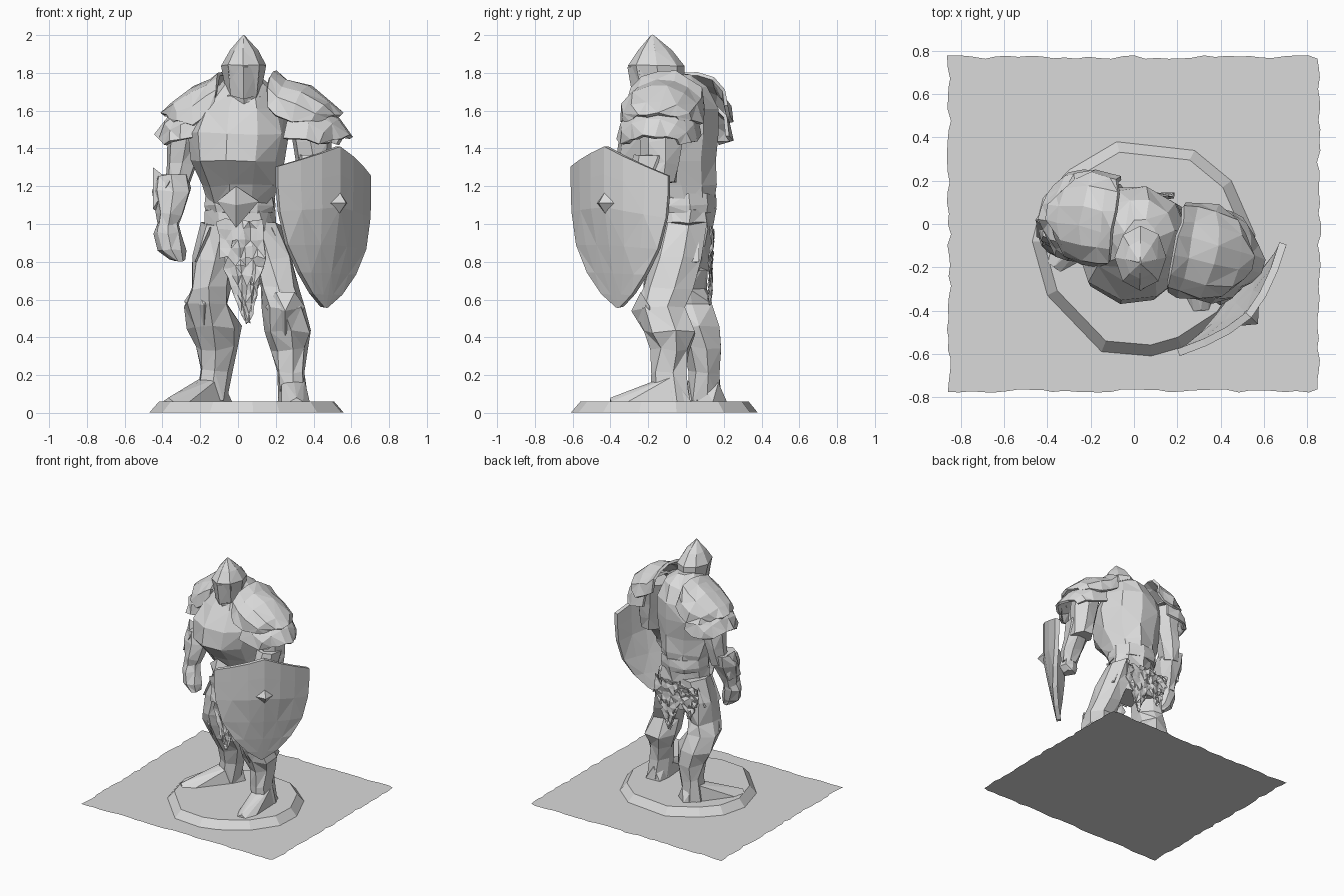
import bpy, bmesh, math, random
from mathutils import Vector, Matrix

if "Cube" in bpy.data.objects:
    bpy.data.objects.remove(bpy.data.objects["Cube"])

random.seed(4)
grey = bpy.data.materials.new("stone grey")
grey.diffuse_color = (0.7, 0.7, 0.7, 1)
grey.use_nodes = True
grey.node_tree.nodes["Principled BSDF"].inputs["Base Color"].default_value = grey.diffuse_color


def finish(name, bm, thick=0):
    """Turn a bmesh into a flat-shaded object, optionally thickened."""
    if not thick:
        bmesh.ops.recalc_face_normals(bm, faces=bm.faces)
    me = bpy.data.meshes.new(name)
    bm.to_mesh(me)
    bm.free()
    me.materials.append(grey)
    ob = bpy.data.objects.new(name, me)
    bpy.context.collection.objects.link(ob)
    if thick:
        mod = ob.modifiers.new("thickness", 'SOLIDIFY')
        mod.thickness = thick
        mod.offset = 0
    return ob


def skin(bm, rows, closed):
    """Bridge rows of vertices with alternating triangles."""
    for j, (a, b) in enumerate(zip(rows, rows[1:])):
        n = len(a)
        for k in range(n if closed else n - 1):
            m = (k + 1) % n
            if (j + k) % 2:
                bm.faces.new((a[k], a[m], b[m]))
                bm.faces.new((a[k], b[m], b[k]))
            else:
                bm.faces.new((a[k], a[m], b[k]))
                bm.faces.new((a[m], b[m], b[k]))


def loft(name, rings, n=8, yaw=0, jitter=0.009):
    """Closed body through horizontal rings (x, y, z, rx, ry)."""
    bm = bmesh.new()
    rot = Matrix.Rotation(math.radians(yaw), 3, 'Z')
    rows = []
    for x, y, z, rx, ry in rings:
        row = []
        for k in range(n):
            a = 2 * math.pi * k / n - math.pi / 2
            j = Vector([random.uniform(-jitter, jitter) for _ in range(3)])
            row.append(bm.verts.new(Vector((x, y, z)) + j + rot @ Vector((rx * math.cos(a), ry * math.sin(a), 0))))
        rows.append(row)
    skin(bm, rows, True)
    bm.faces.new(rows[0])
    bm.faces.new(rows[-1])
    return finish(name, bm)


def hull(name, pts):
    bm = bmesh.new()
    for p in pts:
        bm.verts.new(p)
    bmesh.ops.convex_hull(bm, input=bm.verts)
    return finish(name, bm)


# Ragged ground sheet
bm = bmesh.new()
edge = []
for (ax, ay), (bx, by) in zip([(-1, -1), (1, -1), (1, 1), (-1, 1)], [(1, -1), (1, 1), (-1, 1), (-1, -1)]):
    for i in range(32):
        t, w = i / 32, 1 - random.uniform(0, 0.022)
        edge.append(bm.verts.new((0.865 * w * (ax + (bx - ax) * t), 0.78 * w * (ay + (by - ay) * t), 0)))
bm.faces.new(edge)
finish("ground_sheet", bm)

# Irregular sloped plinth
outline = [(-.47, -.08), (-.40, -.33), (-.15, -.59), (.08, -.61), (.22, -.57), (.42, -.44), (.55, -.25),
           (.56, -.05), (.45, .2), (.28, .34), (-.08, .38), (-.3, .25), (-.42, .12)]
hull("plinth", [(x, y, 0.001) for x, y in outline] +
     [(.05 + (x - .05) * .9, -.1 + (y + .1) * .9, .06) for x, y in outline])

# Torso, belt and hips
loft("cuirass", [(.01, -.02, 1.1, .175, .17), (.01, -.05, 1.2, .205, .215), (0, -.10, 1.33, .245, .275),
                 (0, -.09, 1.48, .265, .27), (.01, -.05, 1.61, .23, .225), (.03, -.05, 1.72, .15, .165),
                 (.03, -.08, 1.79, .08, .1)], 10, -14)
loft("belt", [(.01, -.01, 1.06, .185, .17), (.01, -.01, 1.1, .195, .175), (.01, -.01, 1.16, .185, .17)], 10, -8, .004)
loft("hips", [(.01, -.0, .76, .215, .125), (.015, -.01, .87, .21, .14), (.02, -.01, .97, .2, .155),
              (.01, -.01, 1.08, .18, .16)], 10, -5, .014)
hull("buckle", [(-.11, -.2, 1.12), (-.01, -.25, 1.2), (.11, -.2, 1.12), (-.01, -.25, .98),
                (-.01, -.29, 1.1), (0, -.15, 1.1)])
loft("collar", [(.03, -.1, 1.61, .13, .15), (.03, -.11, 1.68, .12, .13), (.03, -.11, 1.69, .08, .09)], 8)

# Pointed helmet with a ridged visor
loft("helmet", [(.03, -.14, 1.62, .08, .10), (.03, -.14, 1.69, .095, .13), (.03, -.155, 1.84, .118, .15),
                (.03, -.165, 1.92, .075, .09), (.03, -.18, 2.0, .004, .004)], 8, 0, .004)
hull("visor", [(-.055, -.25, 1.83), (.115, -.25, 1.83), (.03, -.31, 1.83), (.03, -.28, 1.66), (-.04, -.23, 1.68),
               (.10, -.23, 1.68), (.03, -.25, 1.89)])


# Legs, knee guards and boots
legs = {
    "right": ([(-.14, .10, .06, .09, .10), (-.12, .10, .22, .085, .095), (-.115, .08, .34, .105, .105),
               (-.125, .05, .45, .14, .135), (-.165, 0, .57, .115, .14), (-.15, -.01, .66, .105, .13),
               (-.13, -.01, .82, .11, .135), (-.08, -.0, 1.0, .11, .14)], (-.18, -.13, .57), (-.37, -.20)),
    "left": ([(.29, -.08, .06, .085, .10), (.28, -.09, .22, .085, .095), (.28, -.08, .33, .10, .105),
              (.27, -.09, .43, .13, .14), (.25, -.13, .56, .115, .145), (.22, -.09, .66, .11, .14),
              (.18, -.05, .82, .115, .14), (.11, -.02, 1.0, .11, .14)], (.25, -.29, .54), (.31, -.40)),
}
for side, (rings, knee, toe) in legs.items():
    loft(side + "_leg", rings, 7, 0, .014)
    x, y, z = knee
    hull(side + "_knee_guard", [(x, y, z), (x - .105, y + .1, z + .02), (x + .105, y + .1, z + .02),
                                (x - .05, y + .05, z + .1), (x + .05, y + .05, z + .1), (x, y + .08, z - .13)])
    ax, ay = rings[0][:2]
    d = Vector((toe[0] - ax, toe[1] - ay, 0)).normalized()
    s = Vector((-d.y, d.x, 0))
    a, t = Vector((ax, ay, .06)), Vector((toe[0], toe[1], .06))
    up = Vector((0, 0, 1))
    hull(side + "_boot", [a - d * .1 + s * .06, a - d * .1 - s * .06, a + s * .08, a - s * .08, t + s * .035,
                          t - s * .035, t - d * .09 + s * .075, t - d * .09 - s * .075, t + up * .02,
                          a + d * .06 + up * .12, a + s * .06 + up * .13, a - s * .06 + up * .13, a - d * .09 + up * .1])

# Hip guards
for side, x, y in (("right", -.19, -.02), ("left", .22, -.03)):
    s = -1 if x < 0 else 1
    hull(side + "_hip_guard", [(x - s * .04, y - .1, .98), (x - s * .04, y + .1, .98), (x + s * .04, y - .1, .8),
                               (x + s * .03, y + .1, .8), (x - s * .03, y, .78), (x - s * .08, y, 1.0)])


# Torn cloths hanging front and back
def cloth(name, x0, x1, y0, y1, top, tip, width):
    bm = bmesh.new()
    rows = []
    for j in range(12):
        t = j / 11
        w = width * (1 - max(0, t - .35) / .65 * .9)
        rows.append([bm.verts.new((x0 + (x1 - x0) * t + w * (k / 3.5 - 1) + random.uniform(-.008, .008),
                                   y0 + (y1 - y0) * t + random.uniform(-.012, .012),
                                   top + (tip - top) * t + random.uniform(-.012, .012))) for k in range(8)])
    skin(bm, rows, False)
    holes = [f for f in bm.faces if random.random() < .07]
    bmesh.ops.delete(bm, geom=holes, context='FACES')
    finish(name, bm, .008)


cloth("front_cloth", .01, .05, -.20, -.22, 1.02, .48, .12)
cloth("back_cloth", .07, .06, .135, .125, .98, .58, .12)
cloth("back_cloth_scrap", -.1, -.12, .14, .125, .96, .7, .1)

# Arms, gauntlets and fists
loft("right_arm", [(-.33, .03, 1.18, .065, .075), (-.30, .05, 1.32, .08, .09), (-.28, .05, 1.44, .1, .11),
                   (-.26, .05, 1.6, .11, .13)], 7)
loft("right_gauntlet", [(-.37, -.05, .98, .055, .065), (-.36, -.04, 1.05, .07, .08), (-.345, -.005, 1.18, .105, .105),
                        (-.35, .01, 1.26, .085, .1)], 7)
hull("gauntlet_cuff", [(-.45, .02, 1.3), (-.45, -.06, 1.08), (-.36, -.10, 1.23), (-.38, .07, 1.24), (-.41, .04, 1.05)])
loft("right_fist", [(-.32, -.09, .81, .04, .05), (-.35, -.08, .86, .07, .075), (-.375, -.06, .95, .07, .075),
                    (-.37, -.05, 1.02, .055, .06)], 7)
loft("left_arm", [(.41, -.14, 1.22, .08, .09), (.40, -.13, 1.32, .095, .1), (.39, -.13, 1.44, .11, .12),
                  (.37, -.12, 1.6, .11, .13)], 7)
loft("left_forearm", [(.40, -.29, 1.06, .06, .06), (.40, -.27, 1.14, .08, .08), (.40, -.21, 1.24, .09, .1),
                      (.41, -.17, 1.37, .09, .11)], 7)
loft("left_fist", [(.39, -.31, .98, .04, .05), (.40, -.31, 1.03, .065, .065), (.40, -.29, 1.1, .055, .06)], 6)


# Layered shoulder plates: arched sections stepping outward and tapering
def shoulder_plate(name, origin, out, sections):
    bm = bmesh.new()
    o = Vector((out[0], out[1], 0)).normalized()
    d = Vector((-o.y, o.x, 0))
    rows = []
    for dist, top, half, low in sections:
        row = []
        for k in range(8):
            c = math.cos(math.pi * k / 7)
            p = Vector((origin[0], origin[1], low)) + d * half * c
            p += o * dist * (1 - .22 * c * c)
            p.z += (top - low) * math.sin(math.pi * k / 7) ** .8
            row.append(bm.verts.new(p + Vector([random.uniform(-.01, .01) for _ in range(3)])))
        rows.append(row)
    skin(bm, rows, False)
    finish(name, bm, .02)


upper = [(-.02, 1.80, .20, 1.62), (.04, 1.76, .215, 1.57), (.16, 1.72, .215, 1.53), (.28, 1.64, .185, 1.54),
         (.34, 1.58, .12, 1.54)]
lower = [(.1, 1.66, .20, 1.46), (.24, 1.62, .21, 1.44), (.33, 1.55, .185, 1.43), (.385, 1.46, .13, 1.42)]
for side, origin, out, k in (("right", (-.11, .015), (-.97, .14), .84), ("left", (.215, -.11), (.97, -.2), 1.0)):
    for layer, secs in (("upper", upper), ("lower", lower)):
        shoulder_plate(f"{side}_{layer}_shoulder_plate", origin, out, [(s[0] * k, *s[1:]) for s in secs])

# Curved shield, held diagonally
centre, u_axis, normal = Vector((.447, -.342, 0)), Vector((.69, .72, 0)), Vector((.72, -.69, 0))
profile = [(.56, .012), (.63, .11), (.74, .21), (.88, .295), (1.05, .34), (1.18, .35), (1.28, .35)]
bm = bmesh.new()
rows = []
for z, half in profile:
    t = (z - .56) / .72
    row = []
    for k in range(7):
        s = k / 3 - 1
        u = s * half
        bulge = .115 * (1 - abs(u / .35) ** 1.6) * min(1, .1 + 1.3 * t)
        p = centre + u_axis * u + normal * bulge
        p.z = z + .13 * (1 - abs(s)) * t ** 3 - .025 * s * t
        row.append(bm.verts.new(p))
    rows.append(row)
skin(bm, rows, False)
finish("shield", bm, .035)

# Shield boss
c = centre + normal * .11 + Vector((0, 0, 1.11))
hull("shield_boss", [c + u_axis * .075, c - u_axis * .075, c + Vector((0, 0, .08)), c - Vector((0, 0, .07)),
                     c + normal * .065, c - normal * .02])
